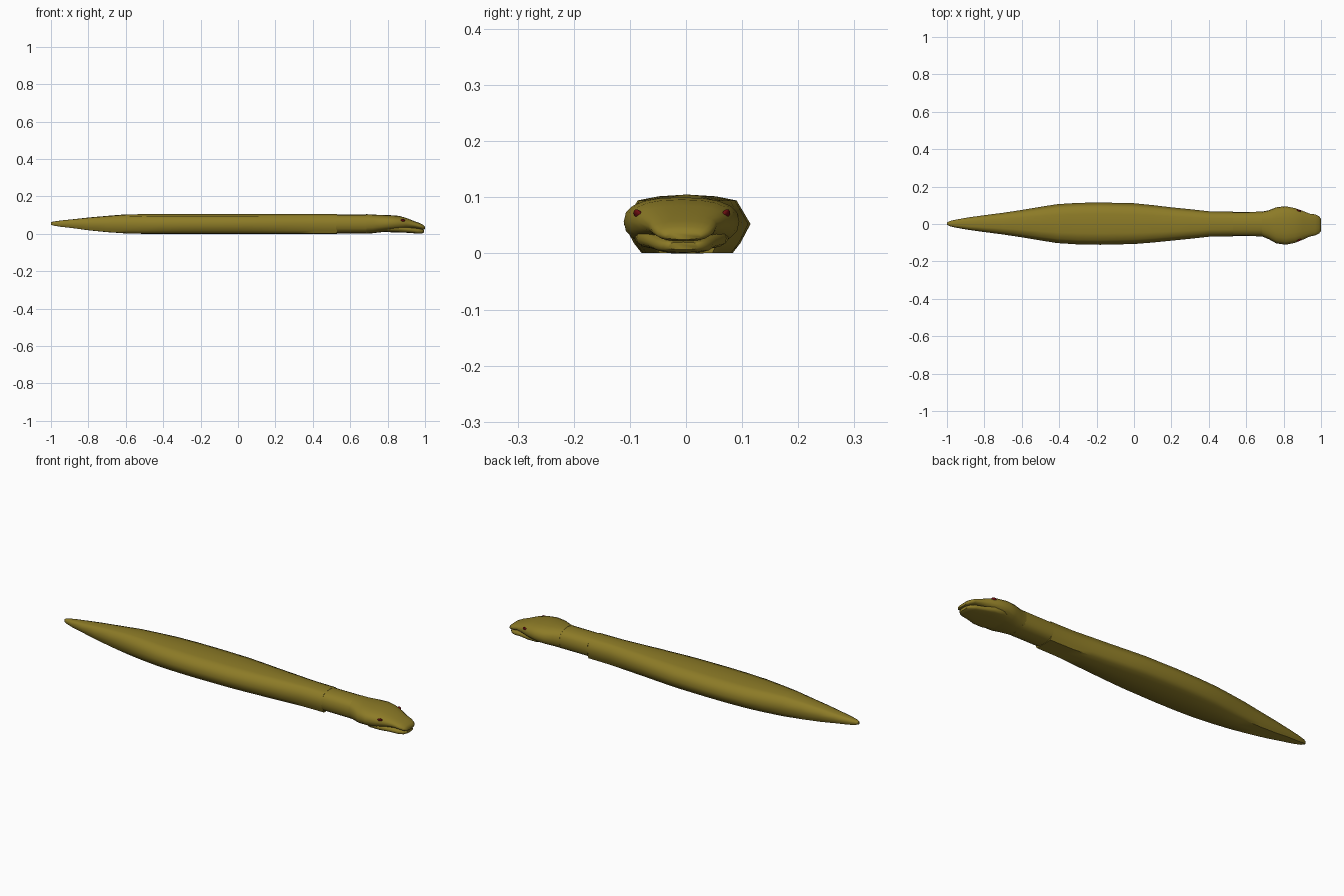
import bpy, bmesh, math
from mathutils import Matrix


def material(name, rgb):
    m = bpy.data.materials.new(name)
    m.diffuse_color = (*rgb, 1)
    return m


OLIVE = material("olive skin", (0.265, 0.198, 0.02))
RED = material("dark red eye", (0.15, 0.004, 0.005))


def finish(bm, name, mat, angle=60):
    bmesh.ops.recalc_face_normals(bm, faces=bm.faces)
    me = bpy.data.meshes.new(name)
    bm.to_mesh(me)
    bm.free()
    me.materials.append(mat)
    ob = bpy.data.objects.new(name, me)
    bpy.context.collection.objects.link(ob)
    bpy.ops.object.select_all(action='DESELECT')
    ob.select_set(True)
    bpy.context.view_layer.objects.active = ob
    bpy.ops.object.shade_smooth_by_angle(angle=math.radians(angle))
    return ob


def loft(name, sections, profile):
    """Skin rings given as (x, y centre, half width, bottom z, top z)."""
    bm = bmesh.new()
    rings = []
    for x, yc, hw, zb, zt in sections:
        zc, hh = (zb + zt) / 2, (zt - zb) / 2
        rings.append([bm.verts.new((x, yc + p * hw, zc + q * hh)) for p, q in profile])
    n = len(profile)
    for a, b in zip(rings, rings[1:]):
        for i in range(n):
            j = (i + 1) % n
            bm.faces.new((a[i], a[j], b[j], b[i]))
    bm.faces.new(rings[0])
    bm.faces.new(rings[-1])
    return finish(bm, name, OLIVE)


# Cross-sections: body with flat belly and pointed flanks, rounder head
half = [(0, 1), (0.45, 0.94), (0.78, 0.8), (1, 0), (0.84, -0.65), (0.72, -0.98), (0, -1)]
body_profile = half + [(-p, q) for p, q in half[-2:0:-1]]


def rounded(n, power):
    pts = []
    for i in range(n):
        c, s = math.cos(2 * math.pi * i / n), math.sin(2 * math.pi * i / n)
        pts.append((math.copysign(abs(c) ** (2 / power), c),
                    math.copysign(abs(s) ** (2 / power), s)))
    return pts


# Body and tail
loft("body", [
    (-1.0, 0.002, 0.006, 0.048, 0.062), (-0.985, 0.002, 0.014, 0.044, 0.066),
    (-0.95, 0.002, 0.022, 0.038, 0.071), (-0.88, 0.002, 0.034, 0.03, 0.078),
    (-0.8, 0.002, 0.045, 0.019, 0.087), (-0.7, 0.002, 0.058, 0.009, 0.096),
    (-0.6, 0.002, 0.073, 0.002, 0.104), (-0.5, 0.002, 0.09, 0, 0.105),
    (-0.41, 0.002, 0.104, 0, 0.105), (-0.3, 0.002, 0.111, 0, 0.105),
    (-0.18, 0.002, 0.113, 0, 0.105), (0.0, 0.002, 0.109, 0, 0.105),
    (0.1, 0.001, 0.1, 0, 0.105), (0.2, 0, 0.089, 0, 0.105),
    (0.3, 0, 0.079, 0, 0.105), (0.4, 0, 0.068, 0, 0.105),
    (0.53, 0, 0.066, 0, 0.105)], body_profile)

# Neck between the two seams
loft("neck", [
    (0.525, 0, 0.065, 0.001, 0.104), (0.61, 0, 0.065, 0.001, 0.104),
    (0.695, 0, 0.066, 0.001, 0.104)], rounded(16, 2.6))

# Head with upper jaw
loft("head", [
    (0.685, 0, 0.066, 0.001, 0.105), (0.72, -0.004, 0.077, 0.003, 0.103),
    (0.76, -0.007, 0.096, 0.008, 0.101), (0.81, -0.008, 0.103, 0.013, 0.1),
    (0.86, -0.008, 0.093, 0.018, 0.096), (0.90, -0.007, 0.078, 0.026, 0.085),
    (0.94, -0.006, 0.061, 0.029, 0.069), (0.97, -0.005, 0.056, 0.026, 0.058),
    (0.99, -0.005, 0.046, 0.022, 0.048), (1.0, -0.005, 0.032, 0.025, 0.038)],
    rounded(20, 2.5))

# Lower jaw
loft("lower_jaw", [
    (0.76, -0.007, 0.06, 0.012, 0.06), (0.82, -0.008, 0.084, 0.008, 0.055),
    (0.87, -0.008, 0.08, 0.007, 0.046), (0.92, -0.007, 0.062, 0.005, 0.036),
    (0.96, -0.005, 0.052, 0.001, 0.03), (0.983, -0.005, 0.041, 0.002, 0.025),
    (0.995, -0.005, 0.027, 0.007, 0.02)], rounded(20, 3))

# Eyes
for side, label in ((1, "left"), (-1, "right")):
    bm = bmesh.new()
    mat = (Matrix.Translation((0.88, -0.0075 + side * 0.077, 0.068))
           @ Matrix.Rotation(side * math.radians(-35), 4, 'X')
           @ Matrix.Rotation(side * math.radians(-18), 4, 'Z')
           @ Matrix.Diagonal((0.014, 0.006, 0.012, 1)))
    bmesh.ops.create_uvsphere(bm, u_segments=16, v_segments=10, radius=1, matrix=mat)
    finish(bm, label + "_eye", RED)
